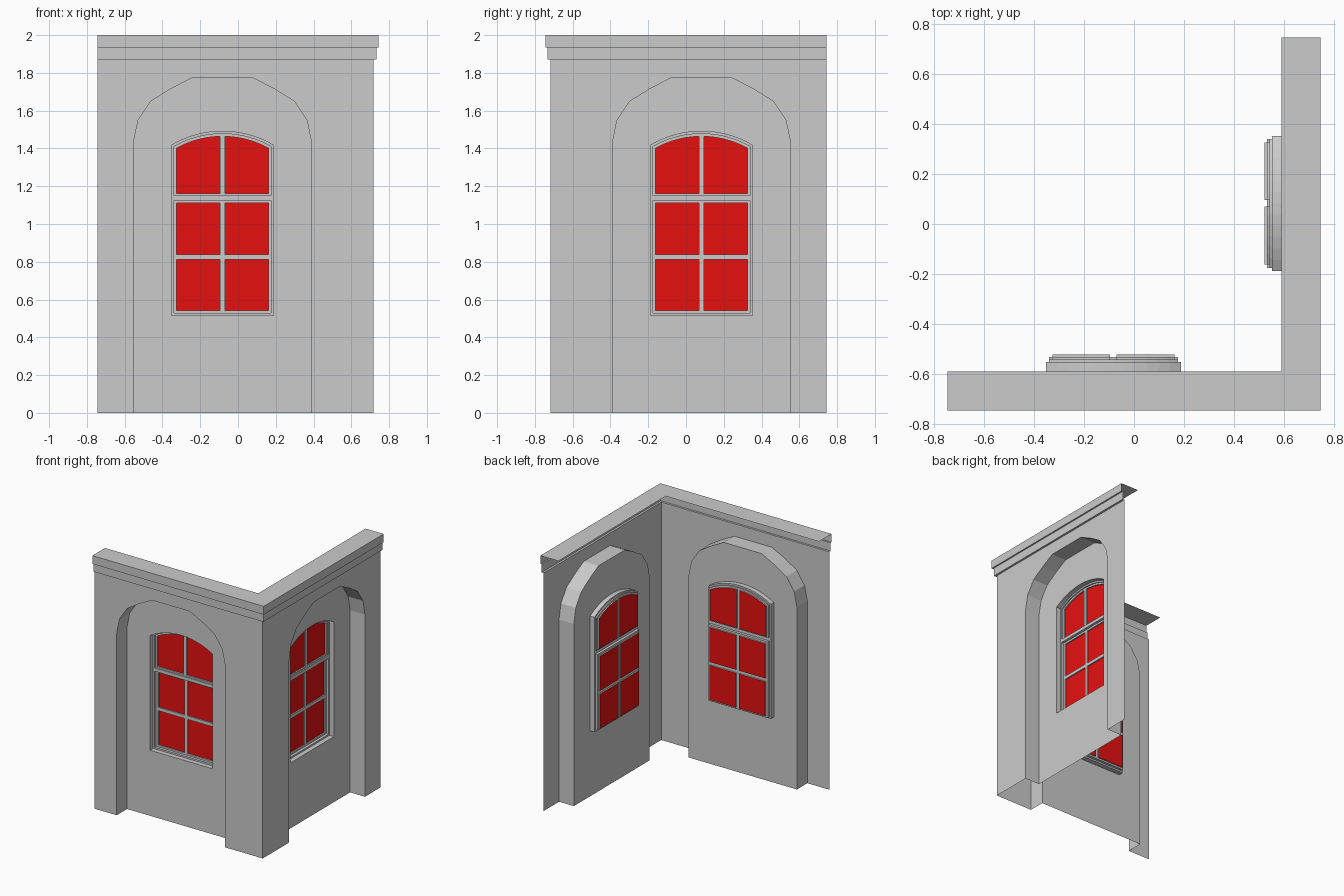
import bpy
import bmesh
from math import sqrt
from mathutils import Matrix

cube = bpy.data.objects.get("Cube")
if cube:
    bpy.data.objects.remove(cube, do_unlink=True)


def material(name, color):
    mat = bpy.data.materials.new(name)
    mat.use_nodes = True
    mat.diffuse_color = color
    mat.node_tree.nodes["Principled BSDF"].inputs["Base Color"].default_value = color
    return mat


STONE = material("grey_stone", (0.6, 0.6, 0.6, 1))
GLASS = material("red_glass", (0.8, 0.005, 0.005, 1))

# Main dimensions of one wall leg
END, FACE, INNER = 0.745, 0.717, 0.588
CENTER = -0.082          # middle of the arch and window
WALL_TOP = 1.87
ARC_Z = 0.961            # centre height of the window head arc
LEDGE, UPPER, UPPER_PANE = -0.55, -0.54, -0.53
LOWER, LOWER_PANE = -0.53, -0.52


def sheet(bm, y, *loops):
    """Flat face at depth y; the first loop is the outline, others are holes."""
    edges = []
    for loop in loops:
        verts = [bm.verts.new((x, y, z)) for x, z in loop]
        edges += [bm.edges.new((a, b)) for a, b in zip(verts, verts[1:] + verts[:1])]
    made = bmesh.ops.triangle_fill(bm, edges=edges, use_beauty=True, normal=(0, -1, 0))
    for face in made["geom"]:
        if isinstance(face, bmesh.types.BMFace):
            face.normal_update()
            if face.normal.y > 0:
                face.normal_flip()


def reveal(bm, loop, y0, y1, closed=True):
    """Side faces running back along a counter-clockwise loop."""
    front = [bm.verts.new((x, y0, z)) for x, z in loop]
    back = [bm.verts.new((x, y1, z)) for x, z in loop]
    for i in range(len(loop) if closed else len(loop) - 1):
        j = (i + 1) % len(loop)
        bm.faces.new((front[i], front[j], back[j], back[i]))


def opening(x0, x1, z0, z1=None, radius=None, steps=12):
    """Rectangle, or rectangle with an arched head when a radius is given."""
    loop = [(x0, z0), (x1, z0)]
    if radius is None:
        loop += [(x1, z1), (x0, z1)]
    else:
        for i in range(steps + 1):
            x = x1 + (x0 - x1) * i / steps
            loop.append((x, ARC_Z + sqrt(radius ** 2 - x ** 2)))
    return [(x + CENTER, z) for x, z in loop]


def finish(name, bm, mat):
    bmesh.ops.remove_doubles(bm, verts=bm.verts, dist=0.0001)
    mesh = bpy.data.meshes.new(name)
    bm.to_mesh(mesh)
    bm.free()
    mesh.materials.append(mat)
    bpy.context.collection.objects.link(bpy.data.objects.new(name, mesh))
    return mesh


def both_legs(name, bm, mat):
    """Front part plus its copy mirrored over the corner diagonal."""
    mesh = finish("front_" + name, bm, mat)
    side = mesh.copy()
    side.name = "side_" + name
    side.transform(Matrix(((0, -1, 0, 0), (-1, 0, 0, 0), (0, 0, 1, 0), (0, 0, 0, 1))))
    side.flip_normals()
    bpy.context.collection.objects.link(bpy.data.objects.new("side_" + name, side))


# Wall with an arched niche reaching the ground
half_arch = [(0.471, 0), (0.471, 1.432), (0.447, 1.549),
             (0.379, 1.65), (0.278, 1.713), (0.164, 1.772)]
arch = [(CENTER + x, z) for x, z in half_arch]
arch += [(CENTER - x, z) for x, z in reversed(half_arch)]
window = opening(-0.27, 0.27, 0.515, radius=0.53)

bm = bmesh.new()
sheet(bm, -FACE, [(FACE, 0), (FACE, WALL_TOP), (-END, WALL_TOP), (-END, 0)] + arch[::-1])
reveal(bm, arch, -FACE, -INNER, closed=False)
sheet(bm, -INNER, arch, window)
both_legs("wall", bm, STONE)

# Window frame: outer ledge, two stepped sashes, glazing bars
upper_sash = opening(-0.258, 0.258, 1.151, radius=0.517)
lower_sash = opening(-0.258, 0.258, 0.528, 1.125)
upper_panes, lower_panes = [], []
for x0, x1 in ((-0.243, -0.013), (0.013, 0.243)):
    upper_panes.append(opening(x0, x1, 1.162, radius=0.503, steps=6))
    for z0, z1 in ((0.541, 0.812), (0.838, 1.11)):
        lower_panes.append(opening(x0, x1, z0, z1))

frame, glass = bmesh.new(), bmesh.new()
reveal(frame, window, -INNER, LEDGE)
sheet(frame, LEDGE, window, upper_sash, lower_sash)
for sash, panes, y, pane_y in ((upper_sash, upper_panes, UPPER, UPPER_PANE),
                               (lower_sash, lower_panes, LOWER, LOWER_PANE)):
    reveal(frame, sash, LEDGE, y)
    sheet(frame, y, sash, *panes)
    for pane in panes:
        reveal(frame, pane, y, pane_y)
        sheet(glass, pane_y, pane)
both_legs("window_frame", frame, STONE)
both_legs("window_panes", glass, GLASS)

# Stepped cornice swept around the corner with a mitre
profile = [(FACE, WALL_TOP), (0.733, WALL_TOP), (0.733, 1.935),
           (END, 1.935), (END, 2.0), (INNER, 2.0)]
bm = bmesh.new()
rows = [[bm.verts.new(p) for p in ((-END, -o, z), (o, -o, z), (o, END, z))]
        for o, z in profile]
for low, high in zip(rows, rows[1:]):
    for i in range(2):
        bm.faces.new((low[i], low[i + 1], high[i + 1], high[i]))
finish("cornice", bm, STONE)
